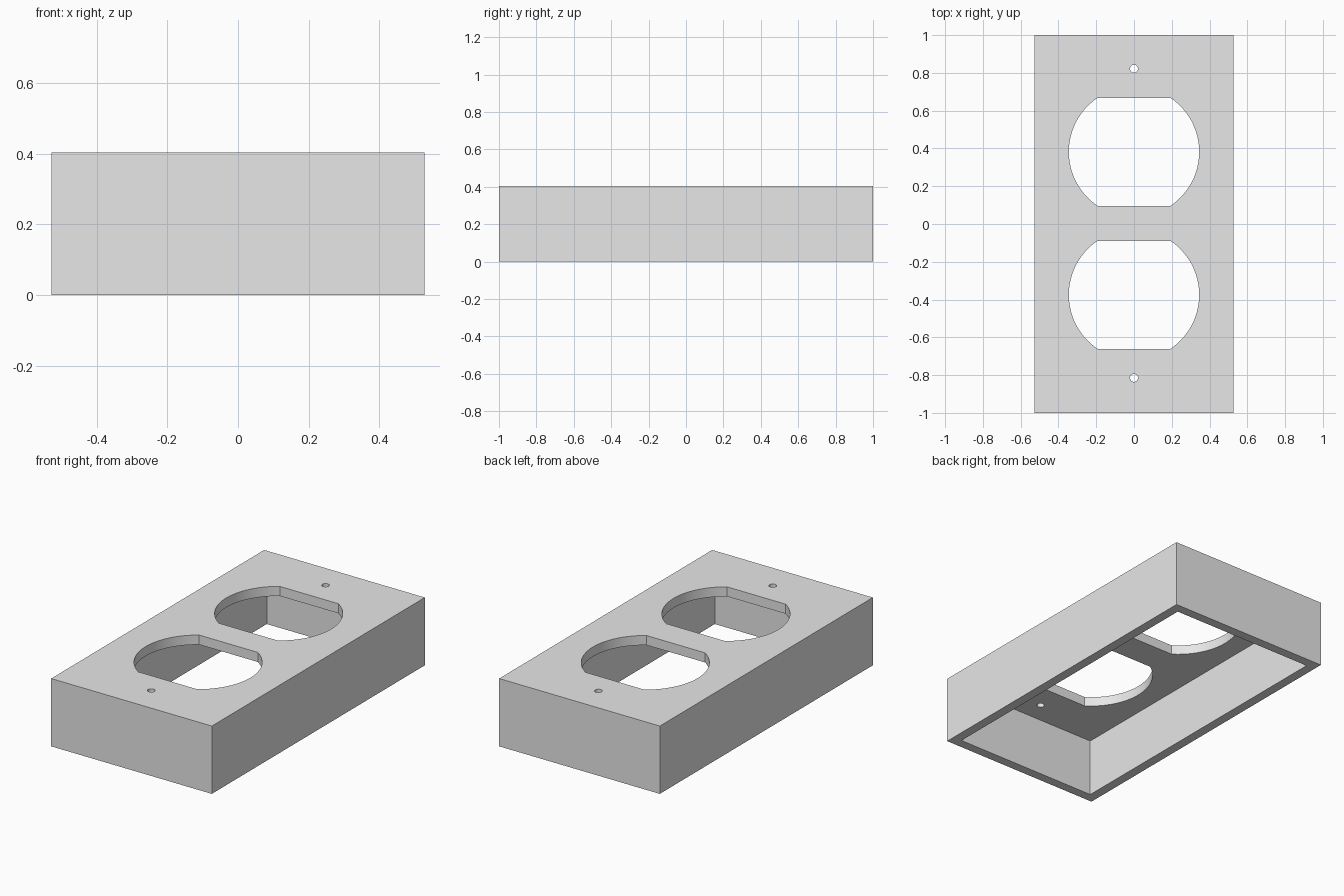
import bpy
import bmesh
from math import asin, cos, pi, radians, sin

WIDTH, LENGTH, HEIGHT = 1.056, 2.0, 0.403
WALL = 0.057
OFFSET = 0.0035   # openings sit slightly off the middle

if "Cube" in bpy.data.objects:
    bpy.data.objects.remove(bpy.data.objects["Cube"])

grey = bpy.data.materials.new("light_grey")
grey.use_nodes = True
grey.diffuse_color = (0.8, 0.8, 0.8, 1)
grey.node_tree.nodes["Principled BSDF"].inputs["Base Color"].default_value = (0.8, 0.8, 0.8, 1)


def prism(name, outline, bottom, top):
    """Extrude a flat outline between two heights."""
    bm = bmesh.new()
    face = bm.faces.new([bm.verts.new((x, y, bottom)) for x, y in outline])
    result = bmesh.ops.extrude_face_region(bm, geom=[face])
    for item in result["geom"]:
        if isinstance(item, bmesh.types.BMVert):
            item.co.z = top
    bmesh.ops.recalc_face_normals(bm, faces=bm.faces)
    mesh = bpy.data.meshes.new(name)
    bm.to_mesh(mesh)
    bm.free()
    mesh.materials.append(grey)
    obj = bpy.data.objects.new(name, mesh)
    bpy.context.collection.objects.link(obj)
    return obj


def rectangle(w, l):
    return [(-w / 2, -l / 2), (w / 2, -l / 2), (w / 2, l / 2), (-w / 2, l / 2)]


def circle(radius, y, steps):
    return [(radius * cos(2 * pi * i / steps), y + radius * sin(2 * pi * i / steps))
            for i in range(steps)]


def flattened_circle(radius, half_height, y, steps=32):
    """Two side arcs joined by straight edges at front and back."""
    limit = asin(half_height / radius)
    arc = [-limit + 2 * limit * i / steps for i in range(steps + 1)]
    return [(radius * cos(a + turn), y + radius * sin(a + turn))
            for turn in (0, pi) for a in arc]


def cut(target, cutter):
    cutter.hide_render = True
    mod = target.modifiers.new("cut", "BOOLEAN")
    mod.operation = "DIFFERENCE"
    mod.solver = "EXACT"
    mod.object = cutter
    bpy.context.view_layer.objects.active = target
    bpy.ops.object.modifier_apply(modifier=mod.name)
    bpy.data.objects.remove(cutter)


# Open-bottomed cover box
cover = prism("outlet_cover", rectangle(WIDTH, LENGTH), 0, HEIGHT)
cut(cover, prism("hollow", rectangle(WIDTH - 2 * WALL, LENGTH - 2 * WALL),
                 -0.1, HEIGHT - WALL))

# Socket openings and screw holes
for side in (-1, 1):
    cut(cover, prism("socket_cutter",
                     flattened_circle(0.345, 0.286, OFFSET + side * 0.3785), 0.2, 0.6))
    cut(cover, prism("screw_cutter", circle(0.021, OFFSET + side * 0.8185, 24), 0.2, 0.6))

# Smooth arcs with crisp edges
bpy.ops.object.select_all(action="DESELECT")
cover.select_set(True)
bpy.context.view_layer.objects.active = cover
bpy.ops.object.shade_smooth_by_angle(angle=radians(30))
